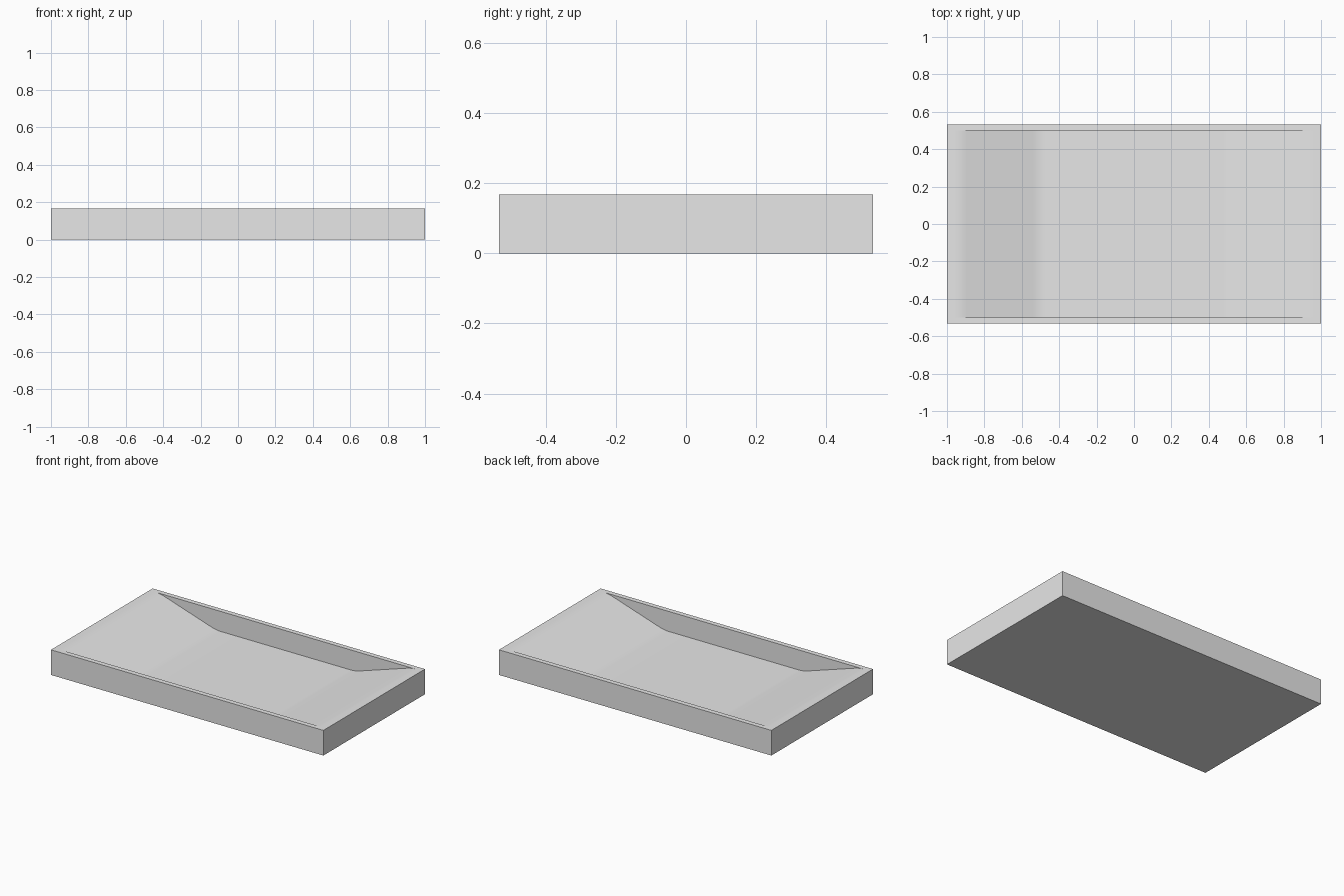
import bpy, bmesh
from mathutils import Vector

if "Cube" in bpy.data.objects:
    bpy.data.objects.remove(bpy.data.objects["Cube"])

HALF_X, HALF_Y, TOP = 1.0, 0.533, 0.167
INNER_Y, FLOOR = 0.5, 0.034
RIM_X, FLOOR_X = 0.925, 0.51


def rounded(corner, before, after, reach, steps=6):
    """Points of a soft bend replacing one corner of a path."""
    a = corner + (before - corner).normalized() * reach
    b = corner + (after - corner).normalized() * reach
    return [a.lerp(corner, t).lerp(corner.lerp(b, t), t)
            for t in (i / steps for i in range(steps + 1))]


# Profile of the sunken floor, from the left rim to the right rim
path = [Vector(p) for p in ((-HALF_X, TOP), (-RIM_X, TOP), (-FLOOR_X, FLOOR),
                            (FLOOR_X, FLOOR), (RIM_X, TOP), (HALF_X, TOP))]
profile = [path[0]]
for i in range(1, len(path) - 1):
    profile += rounded(path[i], path[i - 1], path[i + 1], 0.035)
profile.append(path[-1])

bm = bmesh.new()
rows = {s: [bm.verts.new((p.x, s * INNER_Y, p.y)) for p in profile] for s in (-1, 1)}
top = {(x, s): bm.verts.new((x * HALF_X, s * HALF_Y, TOP)) for x in (-1, 1) for s in (-1, 1)}
base = {(x, s): bm.verts.new((x * HALF_X, s * HALF_Y, 0)) for x in (-1, 1) for s in (-1, 1)}

# Sunken floor with sloping ends
for i in range(len(profile) - 1):
    bm.faces.new((rows[-1][i], rows[-1][i + 1], rows[1][i + 1], rows[1][i]))

# Long sides: inner wall, narrow rim and outer wall
for s in (-1, 1):
    row = rows[s]
    bm.faces.new(row[1:-1])
    bm.faces.new([top[-1, s], top[1, s], row[-1], row[-2], row[1], row[0]])
    bm.faces.new([top[-1, s], top[1, s], base[1, s], base[-1, s]])

# Short ends and underside
for x, i in ((-1, 0), (1, -1)):
    bm.faces.new([top[x, -1], rows[-1][i], rows[1][i], top[x, 1], base[x, 1], base[x, -1]])
bm.faces.new([base[-1, -1], base[1, -1], base[1, 1], base[-1, 1]])
bmesh.ops.recalc_face_normals(bm, faces=bm.faces)

mesh = bpy.data.meshes.new("tray")
bm.to_mesh(mesh)
bm.free()
tray = bpy.data.objects.new("tray", mesh)
bpy.context.collection.objects.link(tray)

# Plain grey finish
grey = bpy.data.materials.new("light grey")
grey.use_nodes = True
colour = (0.8, 0.8, 0.8, 1)
grey.diffuse_color = colour
grey.node_tree.nodes["Principled BSDF"].inputs["Base Color"].default_value = colour
mesh.materials.append(grey)

# Smooth bends, sharp edges
bpy.ops.object.select_all(action="DESELECT")
tray.select_set(True)
bpy.context.view_layer.objects.active = tray
bpy.ops.object.shade_smooth_by_angle(angle=0.5)
